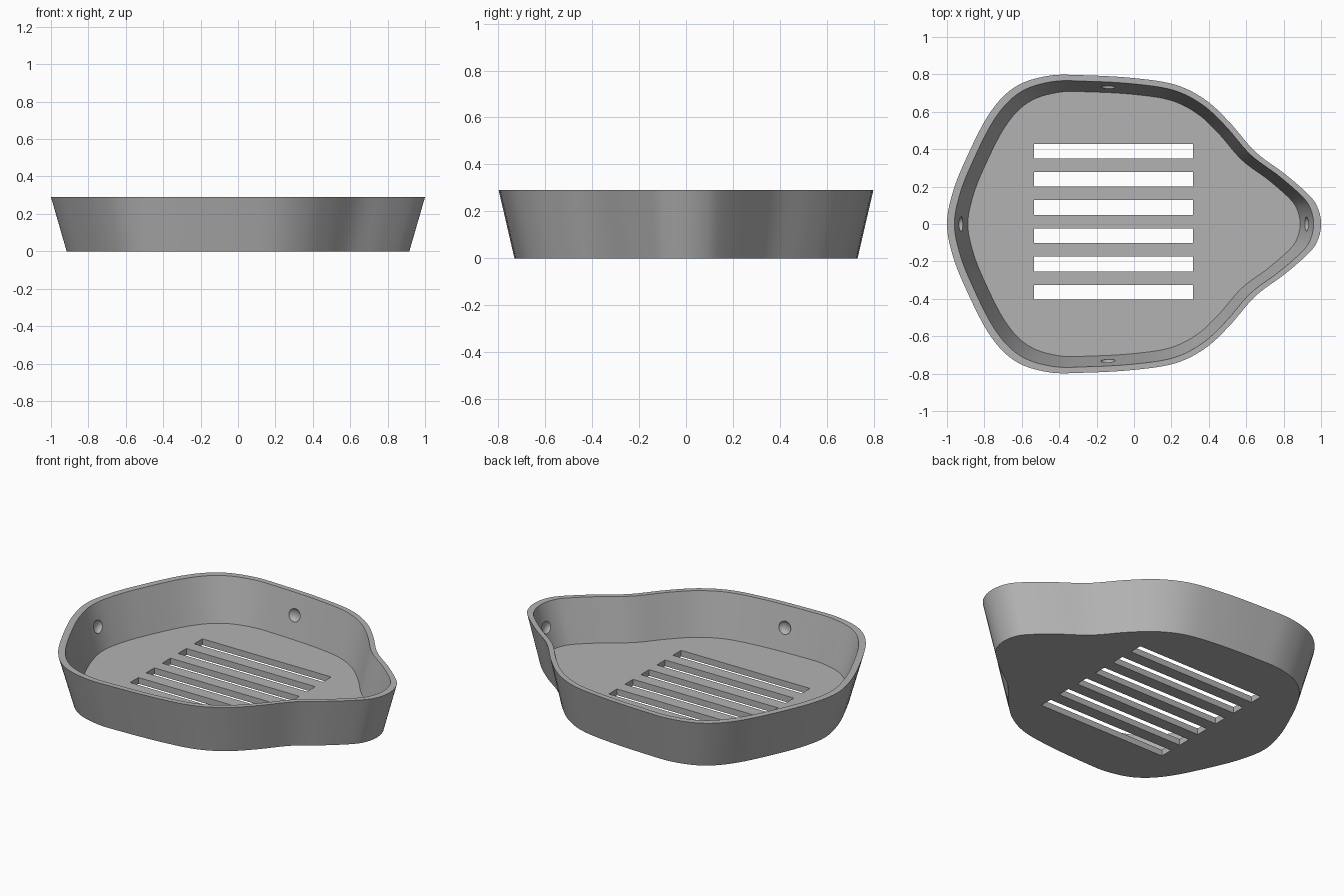
import bpy, bmesh, math
from mathutils import Vector, Matrix

if "Cube" in bpy.data.objects:
    bpy.data.objects.remove(bpy.data.objects["Cube"])

HEIGHT, FLOOR = 0.29, 0.037

grey = bpy.data.materials.new("plain grey")
grey.use_nodes = True
colour = (0.45, 0.45, 0.45, 1)
grey.diffuse_color = colour
grey.node_tree.nodes["Principled BSDF"].inputs["Base Color"].default_value = colour

# Half of the rim outline, from the rounded end to the pouring tip
half = [(-1, 0), (-0.98, 0.13), (-0.92, 0.30), (-0.78, 0.58), (-0.64, 0.73),
        (-0.46, 0.792), (-0.26, 0.795), (0, 0.78), (0.22, 0.745), (0.38, 0.665),
        (0.51, 0.545), (0.65, 0.385), (0.81, 0.265), (0.94, 0.15), (0.985, 0.08), (1, 0)]
control = [Vector(p) for p in half + [(x, -y) for x, y in half[-2:0:-1]]]


def smooth_loop(points, steps=6):
    """Closed Catmull-Rom curve through the points."""
    out, n = [], len(points)
    for i in range(n):
        a, b, c, d = (points[(i + k) % n] for k in (-1, 0, 1, 2))
        for s in range(steps):
            t = s / steps
            out.append(0.5 * (2 * b + (c - a) * t + (2 * a - 5 * b + 4 * c - d) * t ** 2
                              + (3 * b - a - 3 * c + d) * t ** 3))
    return out


def make_object(name, bm):
    bmesh.ops.recalc_face_normals(bm, faces=bm.faces)
    mesh = bpy.data.meshes.new(name)
    bm.to_mesh(mesh)
    bm.free()
    mesh.materials.append(grey)
    obj = bpy.data.objects.new(name, mesh)
    bpy.context.collection.objects.link(obj)
    return obj


# Tray shell: scaled outlines bridged from the base, over the rim, to the floor
outline = smooth_loop(control)
bm = bmesh.new()
rings = [[bm.verts.new((p.x * s, p.y * s, z)) for p in outline]
         for s, z in ((0.916, 0), (1, HEIGHT), (0.96, HEIGHT), (0.888, FLOOR))]
for lower, upper in zip(rings, rings[1:]):
    for i in range(len(outline)):
        j = (i + 1) % len(outline)
        bm.faces.new((lower[i], lower[j], upper[j], upper[i]))
bm.faces.new(rings[0])
bm.faces.new(rings[-1])
tray = make_object("tray", bm)

# Cutter for the six drain slots
bm = bmesh.new()
for i in range(6):
    place = Matrix.Translation((-0.11, 0.39 - 0.151 * i, 0.02)) @ Matrix.Diagonal((0.85, 0.078, 0.2, 1))
    bmesh.ops.create_cube(bm, size=1, matrix=place)
slots = make_object("slot_cutter", bm)

# Cutter for the four shallow round dimples on the inner wall
bm = bmesh.new()
for x, y, angle in ((-0.924, 0, 0), (0.916, 0, 0), (-0.14, 0.728, 90), (-0.14, -0.728, 90)):
    place = (Matrix.Translation((x, y, 0.17)) @ Matrix.Rotation(math.radians(angle), 4, "Z")
             @ Matrix.Diagonal((0.024, 0.039, 0.039, 1)))
    bmesh.ops.create_uvsphere(bm, u_segments=24, v_segments=16, radius=1, matrix=place)
dimples = make_object("dimple_cutter", bm)

for cutter in (slots, dimples):
    cutter.hide_render = True
    cutter.hide_viewport = True
    cut = tray.modifiers.new(cutter.name, "BOOLEAN")
    cut.operation = "DIFFERENCE"
    cut.solver = "EXACT"
    cut.object = cutter

# Apply the cuts, then smooth the curved walls and keep the edges sharp
graph = bpy.context.evaluated_depsgraph_get()
carved = bpy.data.meshes.new_from_object(tray.evaluated_get(graph))
tray.modifiers.clear()
tray.data = carved
for cutter in (slots, dimples):
    bpy.data.objects.remove(cutter)
bpy.context.view_layer.objects.active = tray
tray.select_set(True)
bpy.ops.object.shade_smooth_by_angle(angle=math.radians(30))
